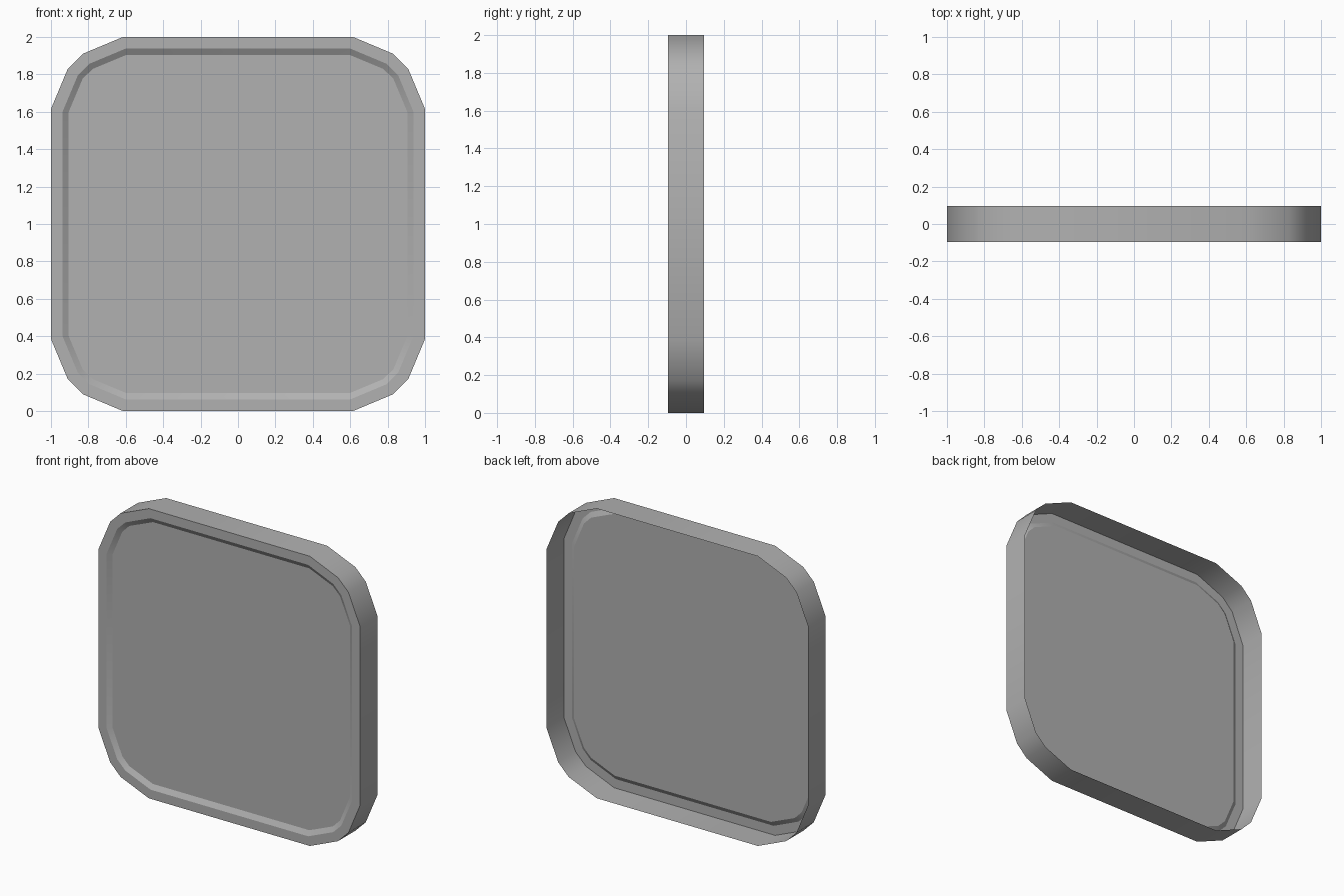
import bpy, bmesh, math

if "Cube" in bpy.data.objects:
    bpy.data.objects.remove(bpy.data.objects["Cube"])

DEPTH = 0.095   # half thickness

# Rounded-square outline: one corner, turned four times
corner = [(1.0, 0.615), (0.91, 0.83), (0.83, 0.91), (0.615, 1.0)]
outline = []
for k in range(4):
    for x, z in corner:
        for _ in range(k):
            x, z = -z, x
        outline.append((x, z + 1.0))

bm = bmesh.new()
front = [bm.verts.new((x, -DEPTH, z)) for x, z in outline]
back = [bm.verts.new((x, DEPTH, z)) for x, z in outline]
n = len(outline)

# Outer wall (shell is open at the back)
for i in range(n):
    j = (i + 1) % n
    bm.faces.new((front[i], back[i], back[j], front[j]))

# Front face: flat rim, then a sloped step down to the recessed panel
panel = bm.faces.new(front)
bm.normal_update()
if panel.normal.y > 0:
    bmesh.ops.reverse_faces(bm, faces=[panel])
for width, sink, widen in ((0.063, 0.0, 1.0), (0.033, 0.02, 1.003)):
    bmesh.ops.inset_individual(bm, faces=[panel], thickness=width,
                               depth=0.0, use_even_offset=True)
    bmesh.ops.translate(bm, verts=panel.verts[:], vec=(0, sink, 0))
    bmesh.ops.scale(bm, verts=panel.verts[:], vec=(widen, 1, 1))
    bm.normal_update()

# Outward normals on the wall
for f in bm.faces:
    c = f.calc_center_median()
    if abs(f.normal.y) < 0.1 and f.normal.x * c.x + f.normal.z * (c.z - 1) < 0:
        f.normal_flip()

mesh = bpy.data.meshes.new("recessed_panel_shell")
bm.to_mesh(mesh)
bm.free()
obj = bpy.data.objects.new("recessed_panel_shell", mesh)
bpy.context.collection.objects.link(obj)

# Darker grey finish
grey = bpy.data.materials.new("dark_grey")
grey.diffuse_color = (0.44, 0.44, 0.44, 1.0)
grey.use_nodes = True
grey.node_tree.nodes["Principled BSDF"].inputs["Base Color"].default_value = grey.diffuse_color
mesh.materials.append(grey)

bpy.context.view_layer.objects.active = obj
obj.select_set(True)
bpy.ops.object.shade_smooth_by_angle(angle=math.radians(27))
